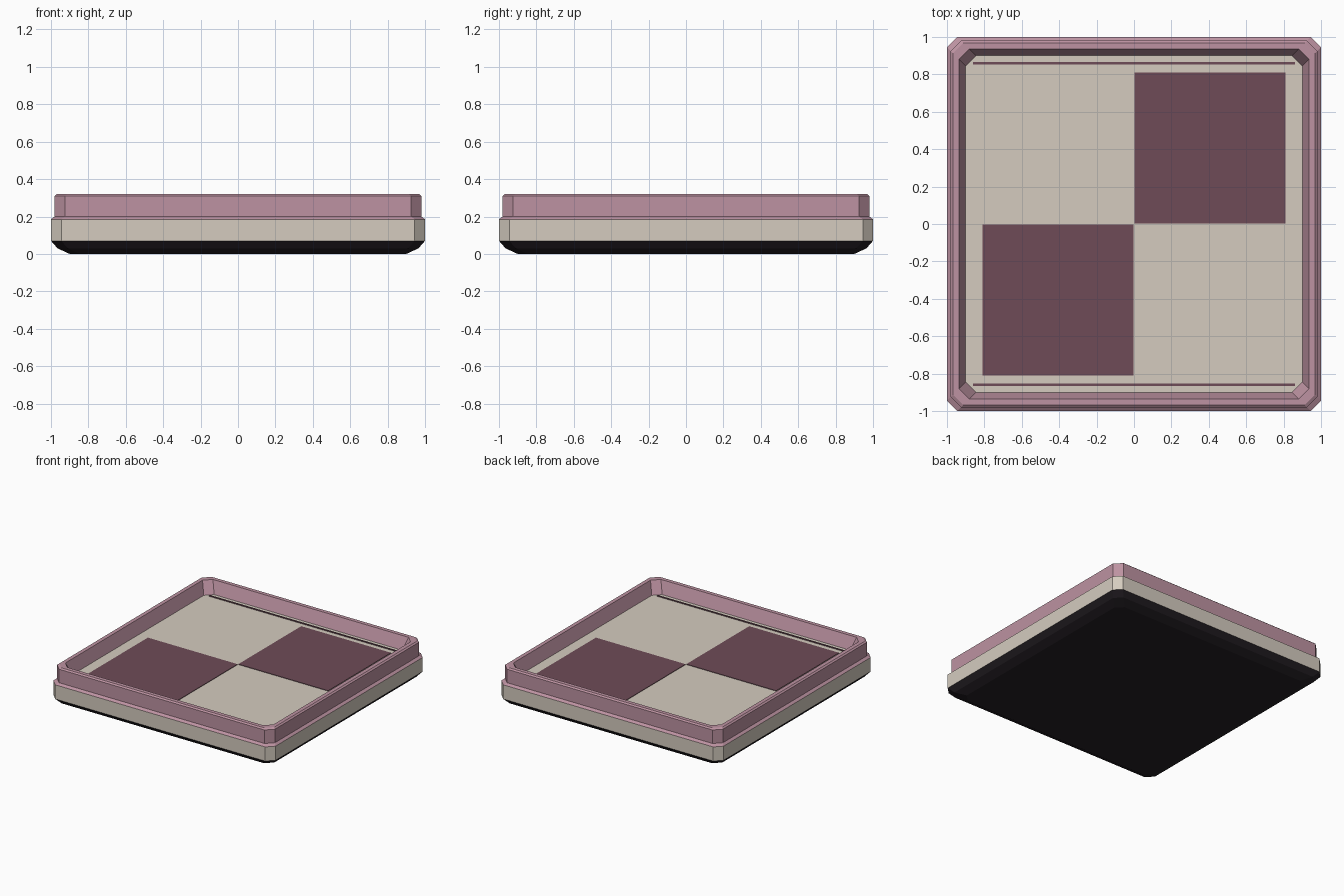
import bpy, bmesh

if "Cube" in bpy.data.objects:
    bpy.data.objects.remove(bpy.data.objects["Cube"])


def material(name, rgb):
    m = bpy.data.materials.new(name)
    m.diffuse_color = (*rgb, 1)
    m.use_nodes = True
    m.node_tree.nodes["Principled BSDF"].inputs["Base Color"].default_value = m.diffuse_color
    return m


CREAM = material("cream", (0.66, 0.60, 0.52))
PINK = material("pink", (0.51, 0.29, 0.36))
PLUM = material("plum", (0.156, 0.071, 0.095))
DARK = material("dark", (0.018, 0.014, 0.018))


def finish(name, bm, mat):
    bmesh.ops.recalc_face_normals(bm, faces=bm.faces)
    mesh = bpy.data.meshes.new(name)
    bm.to_mesh(mesh)
    bm.free()
    mesh.materials.append(mat)
    ob = bpy.data.objects.new(name, mesh)
    bpy.context.collection.objects.link(ob)
    return ob


def octagon(bm, h, z, c):
    """Square of half-size h with corners cut by c."""
    k = h - c
    pts = [(k, -h), (h, -k), (h, k), (k, h), (-k, h), (-h, k), (-h, -k), (-k, -h)]
    return [bm.verts.new((x, y, z)) for x, y in pts]


def loft(name, profile, mat, closed=False):
    """Sweep (half-size, z) profile round the cut-corner square."""
    bm = bmesh.new()
    rings = [octagon(bm, h, z, 0.055) for h, z in profile]
    pairs = list(zip(rings, rings[1:]))
    if closed:
        pairs.append((rings[-1], rings[0]))
    else:
        bm.faces.new(rings[0])
        bm.faces.new(rings[-1])
    for a, b in pairs:
        for i in range(8):
            j = (i + 1) % 8
            bm.faces.new((a[i], a[j], b[j], b[i]))
    return finish(name, bm, mat)


def slab(name, x0, x1, y0, y1, z0, z1, mat):
    bm = bmesh.new()
    bmesh.ops.create_cube(bm, size=1)
    for v in bm.verts:
        v.co = (x1 if v.co.x > 0 else x0, y1 if v.co.y > 0 else y0, z1 if v.co.z > 0 else z0)
    return finish(name, bm, mat)


# Dark tapered underside
loft("base", [(0.90, 0), (0.965, 0.03), (1.0, 0.07)], DARK)
# Cream body with raised floor inside the rim
loft("body", [(1.0, 0.07), (1.0, 0.185), (0.92, 0.185), (0.92, 0.22)], CREAM)
# Pink rim with sloping inner wall
loft("rim", [(1.0, 0.185), (0.98, 0.20), (0.98, 0.31), (0.968, 0.32),
             (0.936, 0.32), (0.90, 0.22), (0.90, 0.185)], PINK, closed=True)

# Checker tiles and thin border strips on the floor
slab("tile_back_right", 0.002, 0.81, 0.002, 0.81, 0.21, 0.224, PLUM)
slab("tile_front_left", -0.81, -0.002, -0.81, -0.002, 0.21, 0.224, PLUM)
for side, y in (("front", -0.86), ("back", 0.86)):
    slab("border_strip_" + side, -0.86, 0.86, y - 0.006, y + 0.006, 0.21, 0.226, PLUM)
